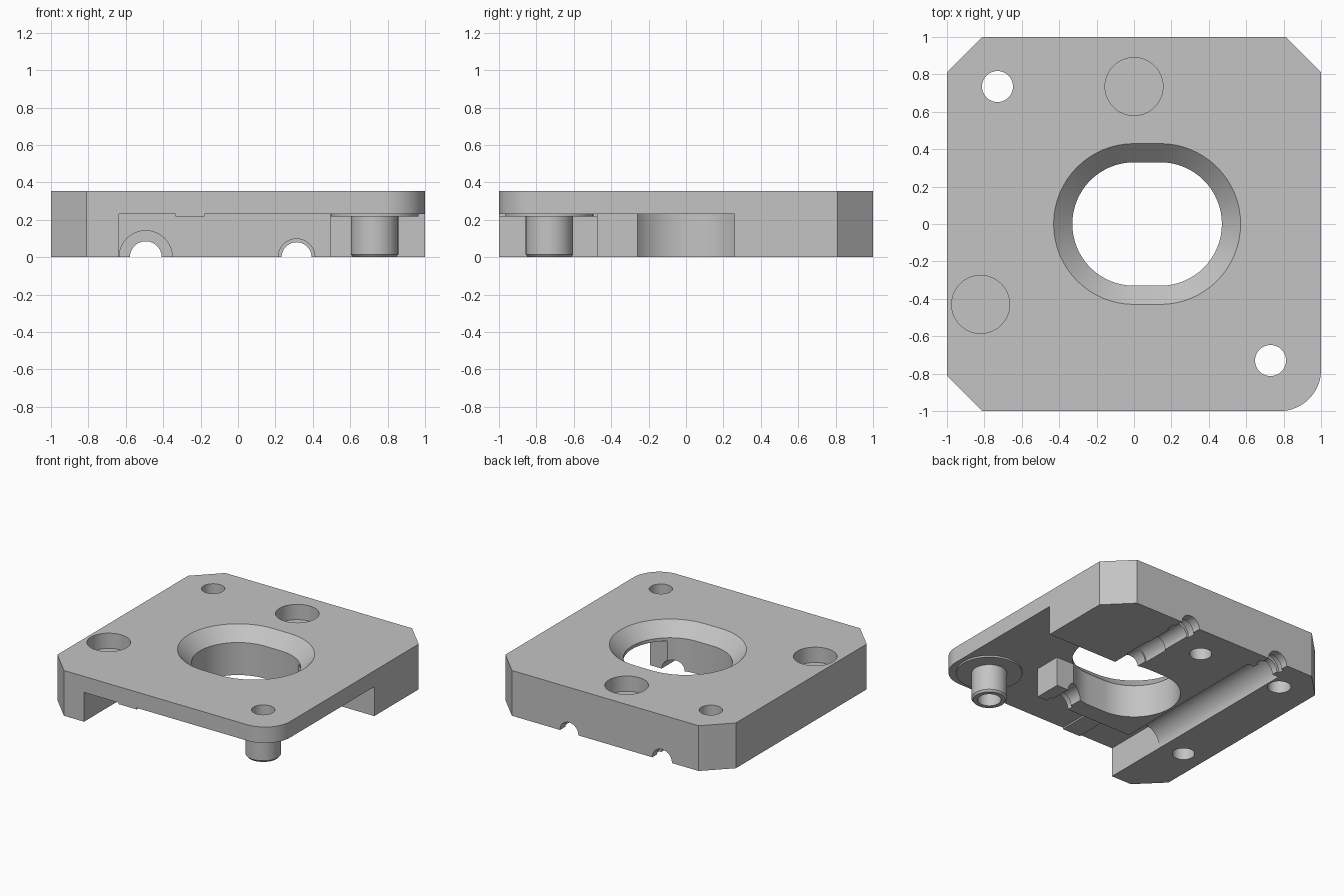
import bpy, bmesh
from math import pi, cos, sin
from mathutils import Matrix

if "Cube" in bpy.data.objects:
    bpy.data.objects.remove(bpy.data.objects["Cube"])

TOP, CEILING = 0.355, 0.23

metal = bpy.data.materials.new("grey_metal")
metal.use_nodes = True
GREY = (0.55, 0.55, 0.55, 1)
metal.diffuse_color = GREY
metal.node_tree.nodes["Principled BSDF"].inputs["Base Color"].default_value = GREY


def finish(name, bm):
    bmesh.ops.recalc_face_normals(bm, faces=bm.faces)
    mesh = bpy.data.meshes.new(name)
    bm.to_mesh(mesh)
    bm.free()
    mesh.materials.append(metal)
    ob = bpy.data.objects.new(name, mesh)
    bpy.context.collection.objects.link(ob)
    return ob


def loft(name, sections):
    """Join (outline, z) sections of equal point count into a closed solid."""
    bm = bmesh.new()
    rings = [[bm.verts.new((x, y, z)) for x, y in pts] for pts, z in sections]
    for a, b in zip(rings, rings[1:]):
        for i in range(len(a)):
            j = (i + 1) % len(a)
            bm.faces.new((a[i], a[j], b[j], b[i]))
    bm.faces.new(rings[0][::-1])
    bm.faces.new(rings[-1])
    return finish(name, bm)


def arc(cx, cy, r, start, end, n):
    return [(cx + r * cos(start + (end - start) * i / n),
             cy + r * sin(start + (end - start) * i / n)) for i in range(n + 1)]


def circle(x, y, r, n=48):
    return arc(x, y, r, 0, 2 * pi, n)[:-1]


def stadium(r):
    return arc(0.14, 0, r, -pi / 2, pi / 2, 32) + arc(0, 0, r, pi / 2, 1.5 * pi, 32)


def hole(x, y, r, z0, z1):
    return loft("hole", [(circle(x, y, r), z0), (circle(x, y, r), z1)])


def groove(x, r, y0, y1):
    bm = bmesh.new()
    place = Matrix.Translation((x, (y0 + y1) / 2, 0)) @ Matrix.Rotation(pi / 2, 4, 'X')
    bmesh.ops.create_cone(bm, cap_ends=True, segments=48, radius1=r, radius2=r,
                          depth=y1 - y0, matrix=place)
    return finish("groove", bm)


def cut(ob, cutter):
    mod = ob.modifiers.new("cut", 'BOOLEAN')
    mod.operation, mod.solver, mod.object = 'DIFFERENCE', 'EXACT', cutter
    bpy.context.view_layer.objects.active = ob
    bpy.ops.object.modifier_apply(modifier=mod.name)
    bpy.data.objects.remove(cutter)


def smooth(ob):
    bpy.ops.object.select_all(action='DESELECT')
    ob.select_set(True)
    bpy.context.view_layer.objects.active = ob
    bpy.ops.object.shade_smooth_by_angle(angle=pi / 6)


# Plate with three chamfered corners and one rounded corner
outline = arc(0.78, -0.78, 0.22, -pi / 2, 0, 16) + [
    (1, 0.81), (0.81, 1), (-0.81, 1), (-1, 0.81), (-1, -0.81), (-0.81, -1)]
plate = loft("base_plate", [(outline, 0), (outline, TOP)])

# Underside pocket, open to the front and one side, reaching into the slot
pocket = [(-0.635, -1.1), (1.1, -1.1), (1.1, 0.26), (0.2, 0.26),
          (0.2, -0.26), (0.495, -0.26), (0.495, -0.475), (-0.635, -0.475)]
cut(plate, loft("pocket", [(pocket, -0.1), (pocket, CEILING)]))

# Central slot with a countersunk top
cut(plate, loft("slot", [(stadium(0.33), -0.1), (stadium(0.33), TOP - 0.1),
                         (stadium(0.43), TOP), (stadium(0.43), TOP + 0.1)]))

# Through holes
for x, y in ((-0.73, 0.735), (0.73, -0.73)):
    cut(plate, hole(x, y, 0.083, -0.1, TOP + 0.1))

# Wide blind holes above, narrow blind holes below
for x, y in ((0, 0.735), (-0.82, -0.43)):
    cut(plate, hole(x, y, 0.155, TOP - 0.12, TOP + 0.1))
    cut(plate, hole(x, y, 0.08, -0.1, 0.16))

# Rod grooves on the underside, with stepped seats
for x, r, y0, y1 in ((-0.493, 0.142, -0.48, 0.84),
                     (-0.493, 0.085, 0.8, 1.1),
                     (-0.493, 0.105, 0.89, 0.94),
                     (0.313, 0.08, -0.6, 1.1),
                     (0.313, 0.098, -0.5, -0.42),
                     (0.313, 0.098, 0.86, 0.93),
                     (0.313, 0.09, 0.4, 0.62)):
    cut(plate, groove(x, r, y0, y1))
smooth(plate)

# Hollow foot with a flange and a chamfered end
foot_profile = ((0.235, CEILING), (0.235, 0.217), (0.127, 0.217),
                (0.127, 0.015), (0.115, 0))
foot = loft("foot", [(circle(0.73, -0.73, r), z) for r, z in foot_profile])
cut(foot, hole(0.73, -0.73, 0.083, -0.1, TOP))
smooth(foot)

# Thin pad under the front edge
pad_outline = [(-0.335, -1), (-0.18, -1), (-0.18, -0.475), (-0.335, -0.475)]
loft("front_pad", [(pad_outline, 0.218), (pad_outline, CEILING)])
